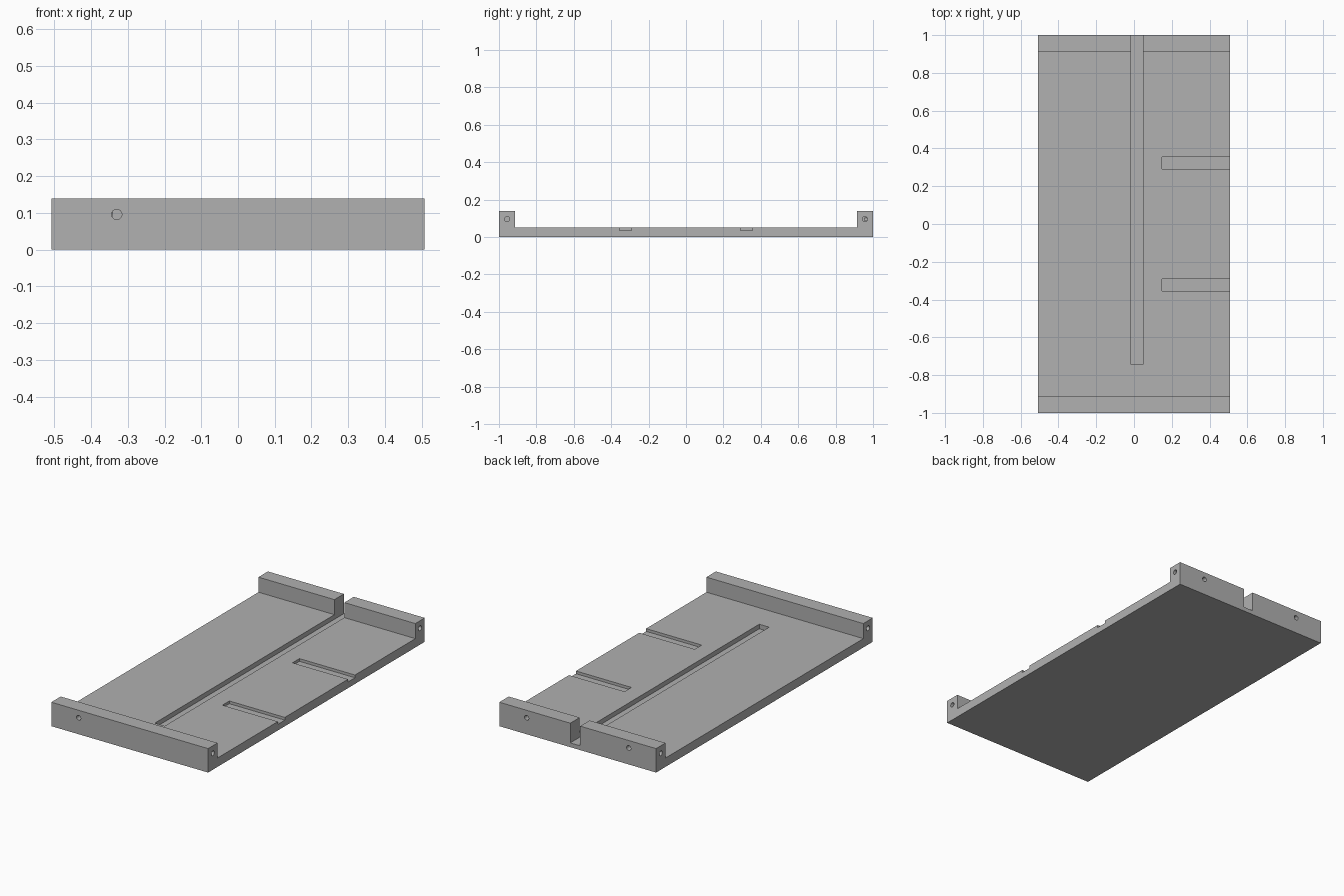
import bpy, bmesh, math
from mathutils import Matrix

if "Cube" in bpy.data.objects:
    bpy.data.objects.remove(bpy.data.objects["Cube"], do_unlink=True)

HALF_W, HALF_L = 0.507, 1.0
FLOOR, TOP, WALL = 0.052, 0.14, 0.087
HOLE_X, HOLE_Z, HOLE_R = 0.33, 0.096, 0.014

grey = bpy.data.materials.new("plain grey")
grey.use_nodes = True
colour = (0.44, 0.44, 0.44, 1)
grey.diffuse_color = colour
grey.node_tree.nodes["Principled BSDF"].inputs["Base Color"].default_value = colour


def to_object(name, bm):
    bmesh.ops.recalc_face_normals(bm, faces=bm.faces)
    mesh = bpy.data.meshes.new(name)
    bm.to_mesh(mesh)
    bm.free()
    mesh.materials.append(grey)
    obj = bpy.data.objects.new(name, mesh)
    bpy.context.collection.objects.link(obj)
    return obj


def box_cutter(name, x0, x1, y0, y1, z0, z1):
    bm = bmesh.new()
    centre = Matrix.Translation(((x0 + x1) / 2, (y0 + y1) / 2, (z0 + z1) / 2))
    size = Matrix.Diagonal((x1 - x0, y1 - y0, z1 - z0, 1))
    bmesh.ops.create_cube(bm, size=1, matrix=centre @ size)
    return to_object(name, bm)


def hole_cutter(name, x, y, length, axis):
    bm = bmesh.new()
    turn = Matrix.Rotation(math.pi / 2, 4, axis)
    bmesh.ops.create_cone(bm, cap_ends=True, segments=24, radius1=HOLE_R, radius2=HOLE_R,
                          depth=length, matrix=Matrix.Translation((x, y, HOLE_Z)) @ turn)
    return to_object(name, bm)


# Tray: channel profile with raised end walls, extruded across the width
inner = HALF_L - WALL
profile = [(-HALF_L, 0), (HALF_L, 0), (HALF_L, TOP), (inner, TOP),
           (inner, FLOOR), (-inner, FLOOR), (-inner, TOP), (-HALF_L, TOP)]
bm = bmesh.new()
face = bm.faces.new([bm.verts.new((-HALF_W, y, z)) for y, z in profile])
ext = bmesh.ops.extrude_face_region(bm, geom=[face])
moved = [v for v in ext["geom"] if isinstance(v, bmesh.types.BMVert)]
bmesh.ops.translate(bm, verts=moved, vec=(2 * HALF_W, 0, 0))
tray = to_object("tray", bm)

# Long groove running out through the back wall
cutters = [box_cutter("long_groove", -0.016, 0.048, -0.745, 1.1, 0.025, 0.3)]

# Side slots open to the left edge, and bolt holes in the wall ends
for s, end in ((-1, "front"), (1, "back")):
    mid = s * 0.324
    cutters.append(box_cutter(end + "_slot", 0.148, 0.6, mid - 0.032, mid + 0.032, 0.036, 0.1))
    for side in (-1, 1):
        cutters.append(hole_cutter(end + "_side_hole", side * (HALF_W - 0.04),
                                   s * (HALF_L - WALL / 2), 0.25, "Y"))

# Blind holes in the outer wall faces: one in front, two at the back
for x, y in ((-HOLE_X, -1), (-HOLE_X, 1), (HOLE_X, 1)):
    cutters.append(hole_cutter("wall_hole", x, y * HALF_L, 0.09, "X"))

# Cut everything out of the tray
bpy.context.view_layer.objects.active = tray
for cutter in cutters:
    mod = tray.modifiers.new("cut", "BOOLEAN")
    mod.operation = "DIFFERENCE"
    mod.solver = "EXACT"
    mod.object = cutter
    bpy.ops.object.modifier_apply(modifier=mod.name)
    bpy.data.objects.remove(cutter, do_unlink=True)

bpy.ops.object.select_all(action="DESELECT")
tray.select_set(True)
bpy.ops.object.shade_smooth_by_angle(angle=math.radians(30))
